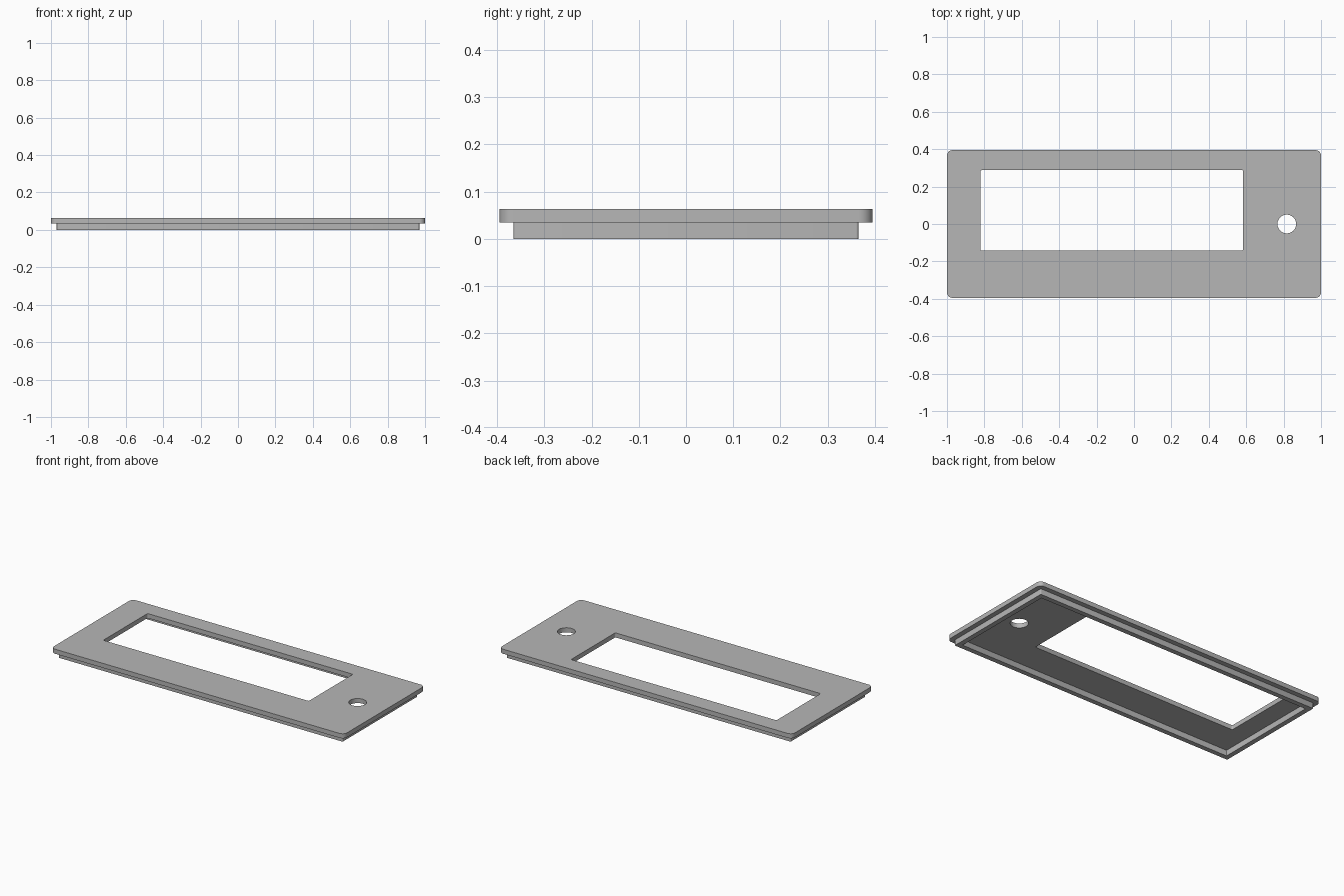
import bpy
import bmesh
from math import cos, sin, pi, radians
from mathutils import Vector

cube = bpy.data.objects.get("Cube")
if cube:
    bpy.data.objects.remove(cube, do_unlink=True)

# Single grey material
grey = bpy.data.materials.new("mid grey")
grey.use_nodes = True
color = (0.47, 0.47, 0.47, 1)
grey.diffuse_color = color
grey.node_tree.nodes["Principled BSDF"].inputs["Base Color"].default_value = color


def rounded_rect(x0, x1, y0, y1, r, steps=8):
    """Outline of a rectangle with rounded corners, counter-clockwise."""
    centres = [(x1 - r, y1 - r), (x0 + r, y1 - r), (x0 + r, y0 + r), (x1 - r, y0 + r)]
    points = []
    for quarter, (cx, cy) in enumerate(centres):
        for i in range(steps + 1):
            a = (quarter + i / steps) * pi / 2
            points.append((cx + r * cos(a), cy + r * sin(a)))
    return points


def circle(cx, cy, r, count=48):
    return [(cx + r * cos(2 * pi * i / count), cy + r * sin(2 * pi * i / count))
            for i in range(count)]


def extruded(name, loops, z0, z1):
    """Fill the first loop minus the others and extrude it upward."""
    bm = bmesh.new()
    edges = []
    for loop in loops:
        verts = [bm.verts.new((x, y, z0)) for x, y in loop]
        edges += [bm.edges.new((v, verts[i - 1])) for i, v in enumerate(verts)]
    bmesh.ops.triangle_fill(bm, use_beauty=True, use_dissolve=False,
                            edges=edges, normal=Vector((0, 0, 1)))
    result = bmesh.ops.extrude_face_region(bm, geom=bm.faces[:], use_keep_orig=True)
    top = [g for g in result["geom"] if isinstance(g, bmesh.types.BMVert)]
    bmesh.ops.translate(bm, verts=top, vec=(0, 0, z1 - z0))
    bmesh.ops.recalc_face_normals(bm, faces=bm.faces[:])
    mesh = bpy.data.meshes.new(name)
    bm.to_mesh(mesh)
    bm.free()
    mesh.materials.append(grey)
    obj = bpy.data.objects.new(name, mesh)
    bpy.context.collection.objects.link(obj)
    bpy.ops.object.select_all(action='DESELECT')
    obj.select_set(True)
    bpy.context.view_layer.objects.active = obj
    bpy.ops.object.shade_smooth_by_angle(angle=radians(30))
    return obj


ledge, top = 0.035, 0.063

# Face plate with the display window and the button hole
extruded("face_plate", [
    rounded_rect(-1, 1, -0.395, 0.395, 0.03),
    rounded_rect(-0.82, 0.583, -0.143, 0.289, 0.008, 4),
    circle(0.817, 0, 0.05),
], ledge, top)

# Thin locating rim under the plate
wall = 0.03
x, y = 0.97, 0.365
extruded("locating_rim", [
    rounded_rect(-x, x, -y, y, 0.005, 4),
    rounded_rect(-x + wall, x - wall, -y + wall, y - wall, 0.003, 4),
], 0, ledge)
